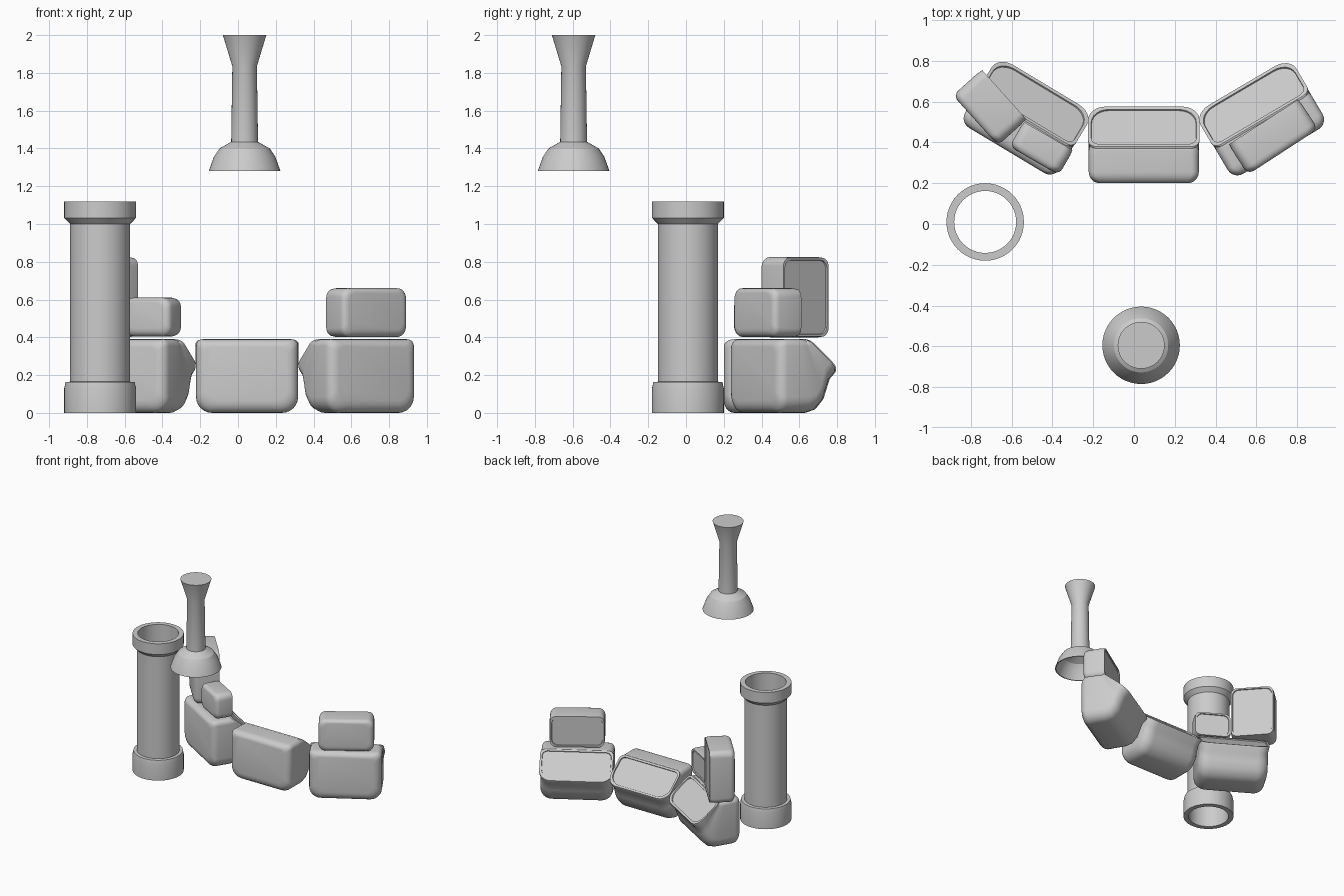
import bpy, bmesh
from math import sin, cos, pi, radians
from mathutils import Vector, Matrix

if "Cube" in bpy.data.objects:
    bpy.data.objects.remove(bpy.data.objects["Cube"])


def finish(name, bm, angle=35):
    bmesh.ops.recalc_face_normals(bm, faces=bm.faces)
    me = bpy.data.meshes.new(name)
    bm.to_mesh(me)
    bm.free()
    ob = bpy.data.objects.new(name, me)
    bpy.context.collection.objects.link(ob)
    bpy.ops.object.select_all(action='DESELECT')
    ob.select_set(True)
    bpy.context.view_layer.objects.active = ob
    bpy.ops.object.shade_smooth_by_angle(angle=radians(angle))
    return ob


def lathe(name, profile, centre, n=48, closed=False):
    """Spin an (r, z) profile about a vertical axis."""
    bm = bmesh.new()
    rings = []
    for r, z in profile:
        rings.append([bm.verts.new((centre[0] + r * cos(2 * pi * i / n),
                                    centre[1] + r * sin(2 * pi * i / n), z)) for i in range(n)])
    pairs = list(zip(rings, rings[1:]))
    if closed:
        pairs.append((rings[-1], rings[0]))
    for a, b in pairs:
        for i in range(n):
            j = (i + 1) % n
            bm.faces.new((a[i], a[j], b[j], b[i]))
    if not closed:
        bm.faces.new(rings[0])
        bm.faces.new(rings[-1])
    return finish(name, bm, 25)


def ring(bottom, top, w, rb, rt, k=7):
    """Rounded rectangle, half width w, standing from bottom to top (depth, height)."""
    b, t = Vector(bottom), Vector(top)
    length = (t - b).length
    d = (t - b) / length
    pts = []
    corners = [(w - rt, length - rt, rt, 0), (-w + rt, length - rt, rt, 90),
               (-w + rb, rb, rb, 180), (w - rb, rb, rb, 270)]
    for cx, cy, r, start in corners:
        for i in range(k):
            a = radians(start + 90 * i / (k - 1))
            p = b + d * (cy + r * sin(a))
            pts.append((cx + r * cos(a), p.x, p.y))
    return pts


def loft(name, rings, origin, turn):
    bm = bmesh.new()
    m = Matrix.Translation(origin) @ Matrix.Rotation(radians(turn), 4, 'Z')
    vs = [[bm.verts.new(m @ Vector(p)) for p in r] for r in rings]
    for a, b in zip(vs, vs[1:]):
        for i in range(len(a)):
            j = (i + 1) % len(a)
            bm.faces.new((a[i], a[j], b[j], b[i]))
    bm.faces.new(vs[0])
    bm.faces.new(vs[-1])
    return finish(name, bm)


def rounded_front(w, h, rb, rt, f):
    """Rings that round the front edges with radius f (larger below)."""
    out = []
    for i in range(6):
        a = pi / 2 * i / 5
        g = 1 - sin(a)
        out.append(ring((f * (1 - cos(a)), f * 1.2 * g), (f * (1 - cos(a)), h - f * 0.7 * g),
                        w - f * g, rb - 0.3 * f * g, rt))
    return out


def large_stone(name, origin, turn):
    w, rb, rt = 0.27, 0.085, 0.035
    rings = rounded_front(w, 0.39, rb, rt, 0.055)
    # bottom curls up to a flared lip round a slanted opening
    for bot, top, ww in [((0.2, 0.0), (0.135, 0.39), w), ((0.25, 0.015), (0.15, 0.39), w),
                         ((0.295, 0.06), (0.16, 0.39), w - 0.003),
                         ((0.318, 0.115), (0.165, 0.39), w - 0.005),
                         ((0.338, 0.17), (0.17, 0.388), w - 0.003),
                         ((0.372, 0.208), (0.175, 0.39), w + 0.003),
                         ((0.376, 0.222), (0.18, 0.39), w + 0.003),
                         ((0.362, 0.232), (0.192, 0.38), w - 0.012),
                         ((0.356, 0.225), (0.186, 0.373), w - 0.014)]:
        rings.append(ring(bot, top, ww, 0.085, 0.04))
    loft(name, rings, (*origin, 0), turn)


def small_stone(name, origin, turn, width, depth, z0, z1):
    w, h = width / 2, z1 - z0
    rings = rounded_front(w, h, 0.05, 0.05, 0.035)
    # flat back with a thin rim and shallow recess
    for d, inset in [(depth * 0.8, 0), (depth, 0.004), (depth, 0.016), (depth - 0.008, 0.018)]:
        rings.append(ring((d, inset), (d, h - inset), w - inset, 0.045, 0.045))
    loft(name, rings, (*origin, z0), turn)


# hollow pipe with collars at both ends
lathe("pipe", [(0.152, 0), (0.19, 0), (0.19, 0.13), (0.183, 0.163), (0.159, 0.165), (0.159, 1.0),
               (0.19, 1.032), (0.19, 1.12), (0.152, 1.12)], (-0.73, 0.01), closed=True)

# hanging spout with a flared, hollow mouth
lathe("hanging_spout", [(0.115, 2.0), (0.065, 1.835), (0.071, 1.435), (0.133, 1.4),
                        (0.163, 1.355), (0.19, 1.28), (0.183, 1.28), (0.155, 1.352),
                        (0.126, 1.392), (0.06, 1.425)], (0.035, -0.595))

# curved row of large stones
large_stone("large_stone_middle", (0.048, 0.2), 0)
large_stone("large_stone_right", (0.72, 0.355), 30.5)
large_stone("large_stone_left", (-0.625, 0.361), -31)

# smaller stones resting on the row
small_stone("small_stone_right", (0.731, 0.354), 33, 0.41, 0.175, 0.402, 0.66)
small_stone("small_stone_left", (-0.49, 0.31), -30, 0.28, 0.14, 0.405, 0.61)
small_stone("tall_stone_left", (-0.778, 0.508), -48, 0.33, 0.19, 0.4, 0.825)
